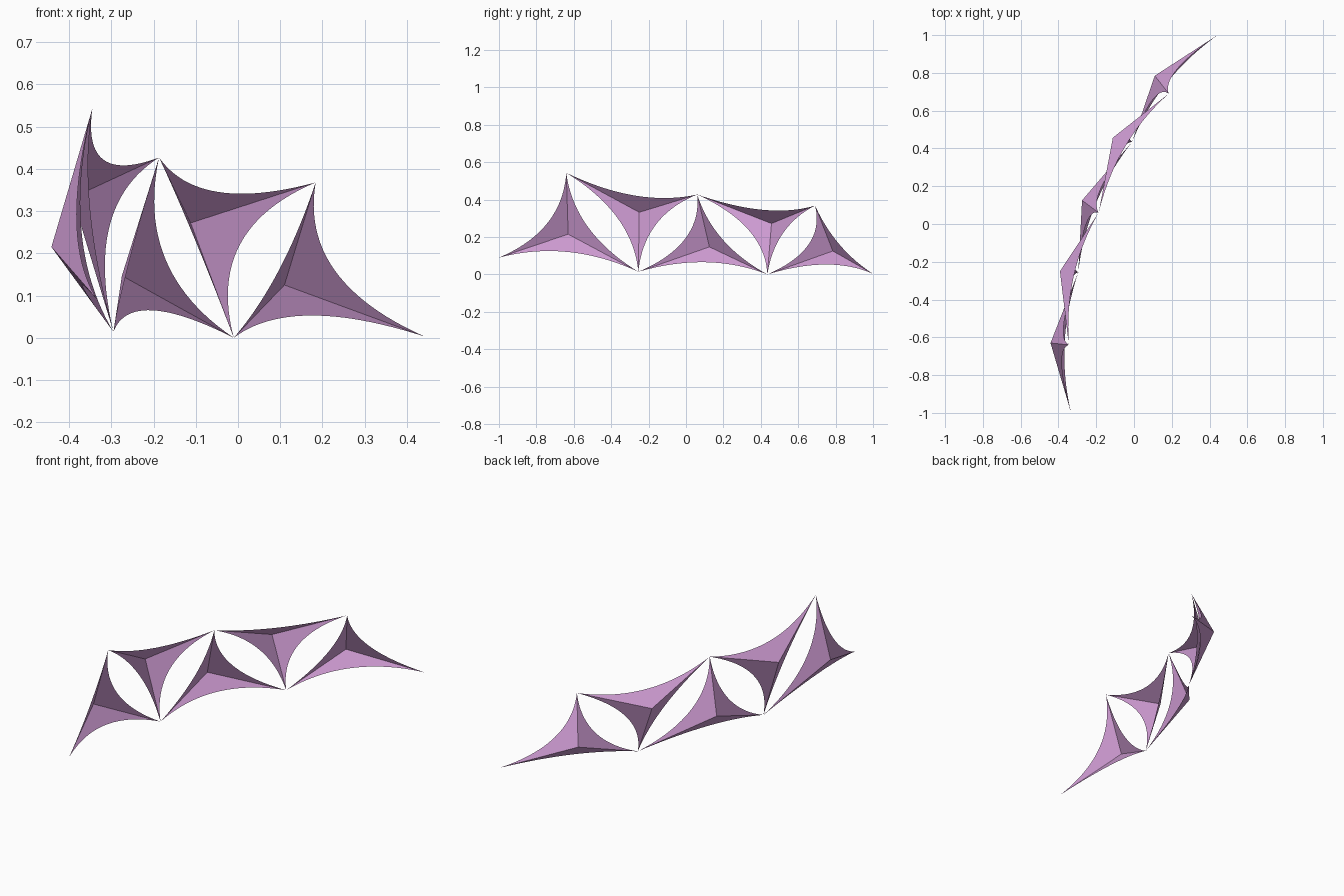
import bpy, bmesh
from mathutils import Vector

if "Cube" in bpy.data.objects:
    bpy.data.objects.remove(bpy.data.objects["Cube"])

# Tips of the zigzag row, alternating low and high
TIPS = [Vector(p) for p in (
    (-0.333, -1.0, 0.09), (-0.345, -0.64, 0.543), (-0.295, -0.255, 0.014),
    (-0.187, 0.06, 0.427), (-0.01, 0.435, 0.0), (0.184, 0.69, 0.368),
    (0.442, 1.0, 0.003))]
# Raised centre of each three-pointed sail
PEAKS = [Vector(p) for p in (
    (-0.442, -0.63, 0.215), (-0.392, -0.25, 0.332), (-0.275, 0.125, 0.147),
    (-0.112, 0.457, 0.272), (0.11, 0.785, 0.125))]
STEPS = 24
BOW = 0.83   # how far the edge curves are pulled towards the peak

mat = bpy.data.materials.new("violet_fabric")
mat.diffuse_color = (0.62, 0.33, 0.65, 0.92)
mat.use_nodes = True
mat.node_tree.nodes["Principled BSDF"].inputs["Base Color"].default_value = mat.diffuse_color


def edge_curve(a, b, peak):
    """Inward-bowed edge lying in the plane of a, b and peak."""
    ctrl = ((a + b) / 2).lerp(peak, BOW)
    for i in range(1, STEPS):
        t = i / STEPS
        yield a * (1 - t) ** 2 + ctrl * 2 * t * (1 - t) + b * t * t


def sail(name, corners, peak):
    bm = bmesh.new()
    top = bm.verts.new(peak)
    tips = [bm.verts.new(c) for c in corners]
    # three flat facets meeting at the peak
    for i in range(3):
        a, b = tips[i], tips[(i + 1) % 3]
        rim = [bm.verts.new(p) for p in edge_curve(a.co, b.co, peak)]
        bm.faces.new([top, a, *rim, b])
    bm.normal_update()
    # face outwards, towards -x
    if sum(f.normal.x for f in bm.faces) > 0:
        bmesh.ops.reverse_faces(bm, faces=bm.faces[:])
    mesh = bpy.data.meshes.new(name)
    bm.to_mesh(mesh)
    bm.free()
    mesh.materials.append(mat)
    obj = bpy.data.objects.new(name, mesh)
    bpy.context.collection.objects.link(obj)


# Row of sails, neighbours sharing two tips
for i, peak in enumerate(PEAKS):
    sail(f"sail_panel_{i + 1}", TIPS[i:i + 3], peak)
